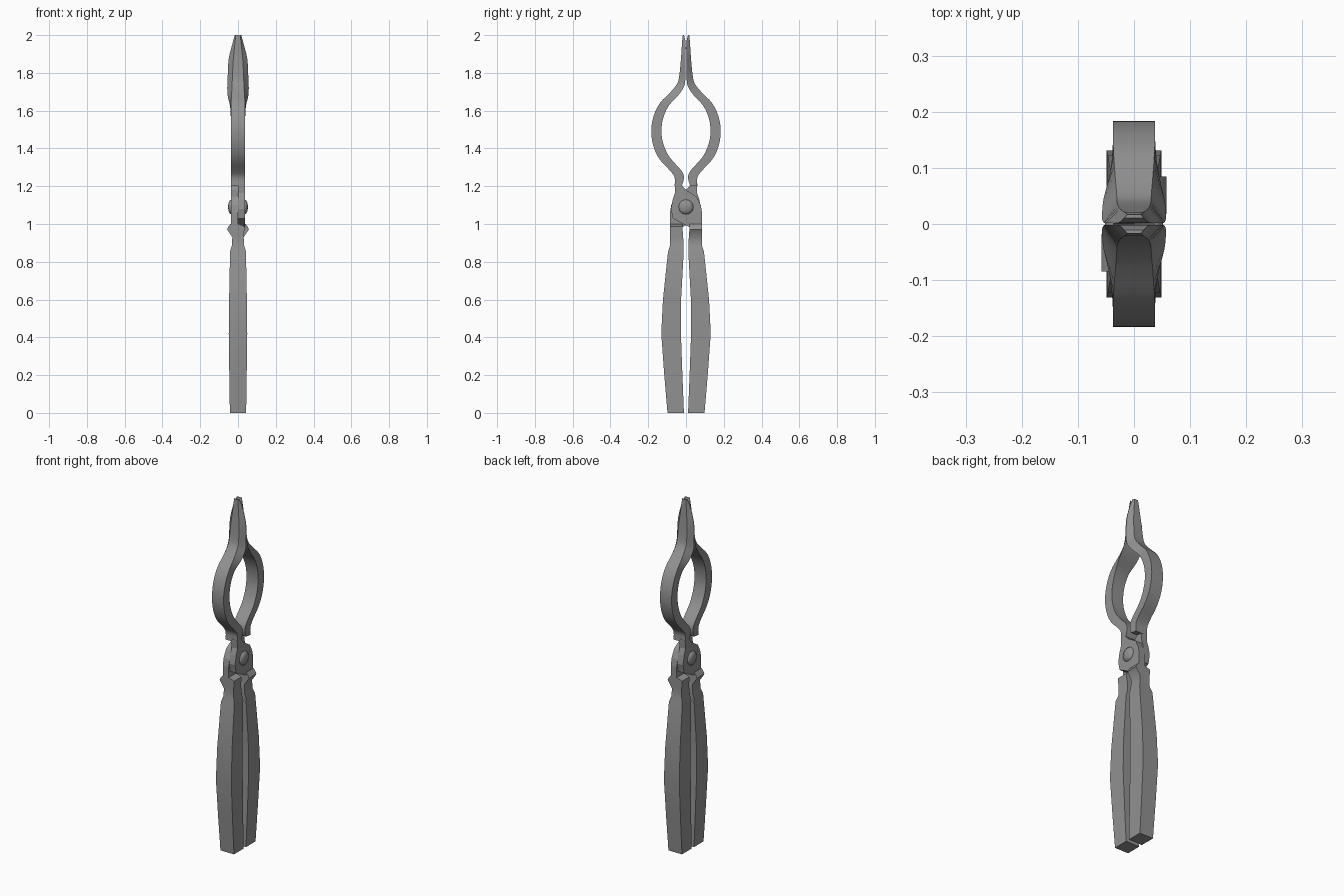
import bpy, bmesh, math
from mathutils import Vector, Matrix

if "Cube" in bpy.data.objects:
    bpy.data.objects.remove(bpy.data.objects["Cube"])

steel = bpy.data.materials.new("dark_steel")
steel.diffuse_color = (.285, .285, .285, 1)
steel.use_nodes = True
steel.node_tree.nodes["Principled BSDF"].inputs["Base Color"].default_value = steel.diffuse_color


def mesh_object(name, bm, smooth=None):
    bmesh.ops.recalc_face_normals(bm, faces=bm.faces[:])
    me = bpy.data.meshes.new(name)
    bm.to_mesh(me)
    bm.free()
    me.materials.append(steel)
    ob = bpy.data.objects.new(name, me)
    bpy.context.collection.objects.link(ob)
    if smooth:
        bpy.ops.object.select_all(action='DESELECT')
        ob.select_set(True)
        bpy.context.view_layer.objects.active = ob
        bpy.ops.object.shade_smooth_by_angle(angle=math.radians(smooth))
    return ob


def loft(name, rings, smooth=None):
    bm = bmesh.new()
    rows = [[bm.verts.new(p) for p in r] for r in rings]
    n = len(rows[0])
    for a, b in zip(rows, rows[1:]):
        for i in range(n):
            j = (i + 1) % n
            bm.faces.new((a[i], a[j], b[j], b[i]))
    bm.faces.new(rows[0])
    bm.faces.new(rows[-1])
    return mesh_object(name, bm, smooth)


def spline(rows, steps):
    out = []
    for i in range(len(rows) - 1):
        p = [rows[max(0, min(len(rows) - 1, i + k))] for k in (-1, 0, 1, 2)]
        for s in range(steps):
            t = s / steps
            out.append([0.5 * (2 * b + (c - a) * t + (2*a - 5*b + 4*c - d) * t*t
                               + (3*b - a - 3*c + d) * t**3) for a, b, c, d in zip(*p)])
    return out + [list(rows[-1])]


def add_opposite(ob):
    # the second half is the first turned half way round the upright axis
    twin = ob.copy()
    twin.data = ob.data.copy()
    twin.name = ob.name + "_opposite"
    twin.data.transform(Matrix.Rotation(math.pi, 4, 'Z'))
    bpy.context.collection.objects.link(twin)


# Handle: z, inner y, outer y, lower x, upper x
grip = [(0, .011, .098, -.043, .043), (.2, .019, .115, -.046, .046),
        (.42, .027, .131, -.049, .049), (.6, .026, .122, -.047, .047),
        (.855, .012, .095, -.042, .042), (.885, .012, .085, -.033, .033),
        (.93, .015, .085, -.030, .030), (.972, .018, .085, -.034, .058),
        (.988, .018, .085, -.034, .050), (1.0, .018, .085, -.004, .040)]
add_opposite(loft("handle", [[(x0, yi, z), (x1, yi, z), (x1, yo, z), (x0, yo, z)]
                             for z, yi, yo, x0, x1 in grip], 42))

# Lapped pivot plate: y, z outline, half the thickness of the tool
outline = [(-.060, 1.215), (-.058, 1.165), (-.070, 1.13), (-.080, 1.08), (-.070, 1.03),
           (-.015, 1.0), (.018, .985), (.085, .985), (.085, 1.06), (.078, 1.10),
           (.056, 1.145), (.000, 1.18), (-.022, 1.205), (-.018, 1.22)]
add_opposite(loft("pivot_plate", [[(x, y, z) for y, z in outline] for x in (.0, .037)]))

# Jaw: outer y, outer z, inner y, inner z, outer half width, inner half width
bow = [(-.060, 1.20, -.022, 1.205, .037, .037), (-.060, 1.245, -.011, 1.24, .037, .037),
       (-.082, 1.28, -.022, 1.28, .037, .037), (-.138, 1.34, -.088, 1.355, .037, .037),
       (-.172, 1.41, -.120, 1.425, .037, .037), (-.184, 1.49, -.130, 1.49, .037, .037),
       (-.172, 1.57, -.121, 1.56, .037, .038), (-.138, 1.64, -.092, 1.625, .037, .042),
       (-.090, 1.69, -.046, 1.675, .034, .054), (-.055, 1.73, -.014, 1.72, .031, .057),
       (-.038, 1.77, -.004, 1.76, .030, .055), (-.027, 1.87, -.002, 1.87, .025, .050),
       (-.021, 1.96, -.002, 1.96, .016, .028), (-.017, 2.0, -.011, 2.0, .012, .017)]
rings = []
for yo, zo, yi, zi, wo, wi in spline(bow, 3):
    rings.append([(-wi, yi, zi), (wi, yi, zi), (wo, yo, zo), (-wo, yo, zo)])
add_opposite(loft("jaw", rings, 25))

# Domed rivet through both plates
profile = [(.037, .039), (.043, .036), (.049, .024), (.052, .010)]
profile = [(-x, r) for x, r in reversed(profile)] + profile
loft("rivet", [[(x, r * math.cos(a), 1.09 + r * math.sin(a))
                for a in (math.tau * k / 20 for k in range(20))]
               for x, r in profile], 40)
